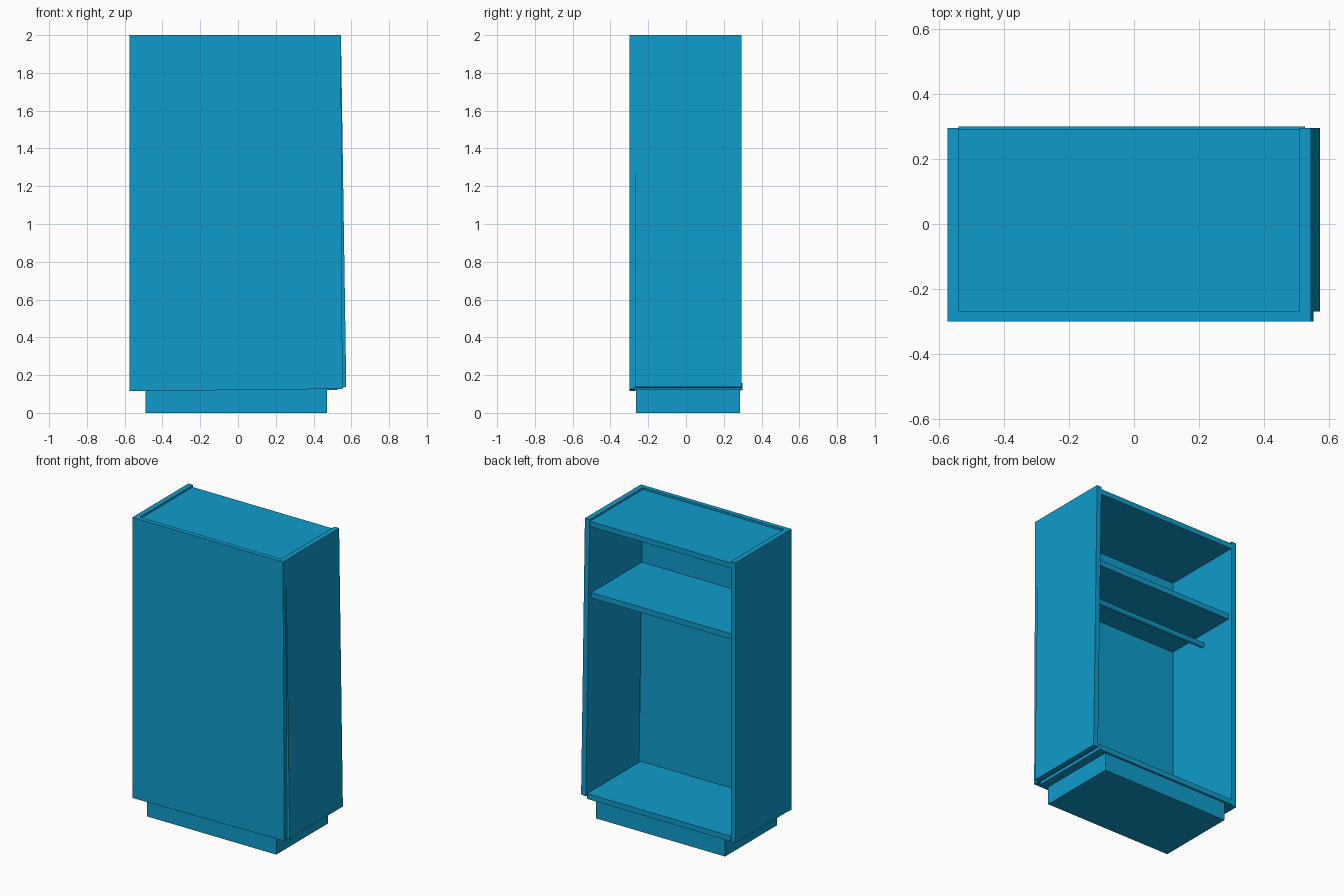
import bpy, bmesh, math

cube = bpy.data.objects.get("Cube")
if cube:
    bpy.data.objects.remove(cube, do_unlink=True)

COLOUR = (0.0045, 0.33, 0.6, 1)
blue = bpy.data.materials.new("bright_blue")
blue.use_nodes = True
blue.diffuse_color = COLOUR
blue.node_tree.nodes["Principled BSDF"].inputs["Base Color"].default_value = COLOUR


def panel(name, outline, y0, y1):
    """Extrude an x-z outline from y0 back to y1."""
    bm = bmesh.new()
    face = bm.faces.new([bm.verts.new((x, y0, z)) for x, z in outline])
    moved = bmesh.ops.extrude_face_region(bm, geom=[face])["geom"]
    verts = [v for v in moved if isinstance(v, bmesh.types.BMVert)]
    bmesh.ops.translate(bm, verts=verts, vec=(0, y1 - y0, 0))
    bmesh.ops.recalc_face_normals(bm, faces=bm.faces)
    mesh = bpy.data.meshes.new(name)
    bm.to_mesh(mesh)
    bm.free()
    mesh.materials.append(blue)
    obj = bpy.data.objects.new(name, mesh)
    bpy.context.collection.objects.link(obj)
    return obj


def board(name, x0, x1, y0, y1, z0, z1):
    return panel(name, [(x0, z0), (x1, z0), (x1, z1), (x0, z1)], y0, y1)


FRONT, BACK = -0.27, 0.295

# Plinth and carcass boards
board("plinth", -0.49, 0.47, -0.265, 0.285, 0, 0.122)
board("floor_board", -0.54, 0.527, FRONT, 0.3, 0.122, 0.157)
board("top_board", -0.54, 0.512, FRONT, 0.291, 1.952, 1.987)
board("shelf", -0.54, 0.517, FRONT, 0.265, 1.46, 1.497)

# Upright right side and slightly splayed left side
board("right_side", -0.575, -0.54, FRONT, BACK, 0.118, 2)
panel("left_side", [(0.538, 0.133), (0.573, 0.137), (0.545, 2), (0.51, 2)], FRONT, BACK)

# Full-width front panel
panel("front_panel", [(-0.575, 0.115), (0.553, 0.127), (0.545, 2), (-0.575, 2)], -0.3, FRONT)

# Hanging rail under the shelf
bpy.ops.mesh.primitive_cylinder_add(vertices=24, radius=0.018, depth=1.05,
                                    location=(-0.013, 0.02, 1.38),
                                    rotation=(0, math.pi / 2, 0))
rail = bpy.context.object
rail.name = "hanging_rail"
rail.data.materials.append(blue)
bpy.ops.object.shade_smooth_by_angle()
